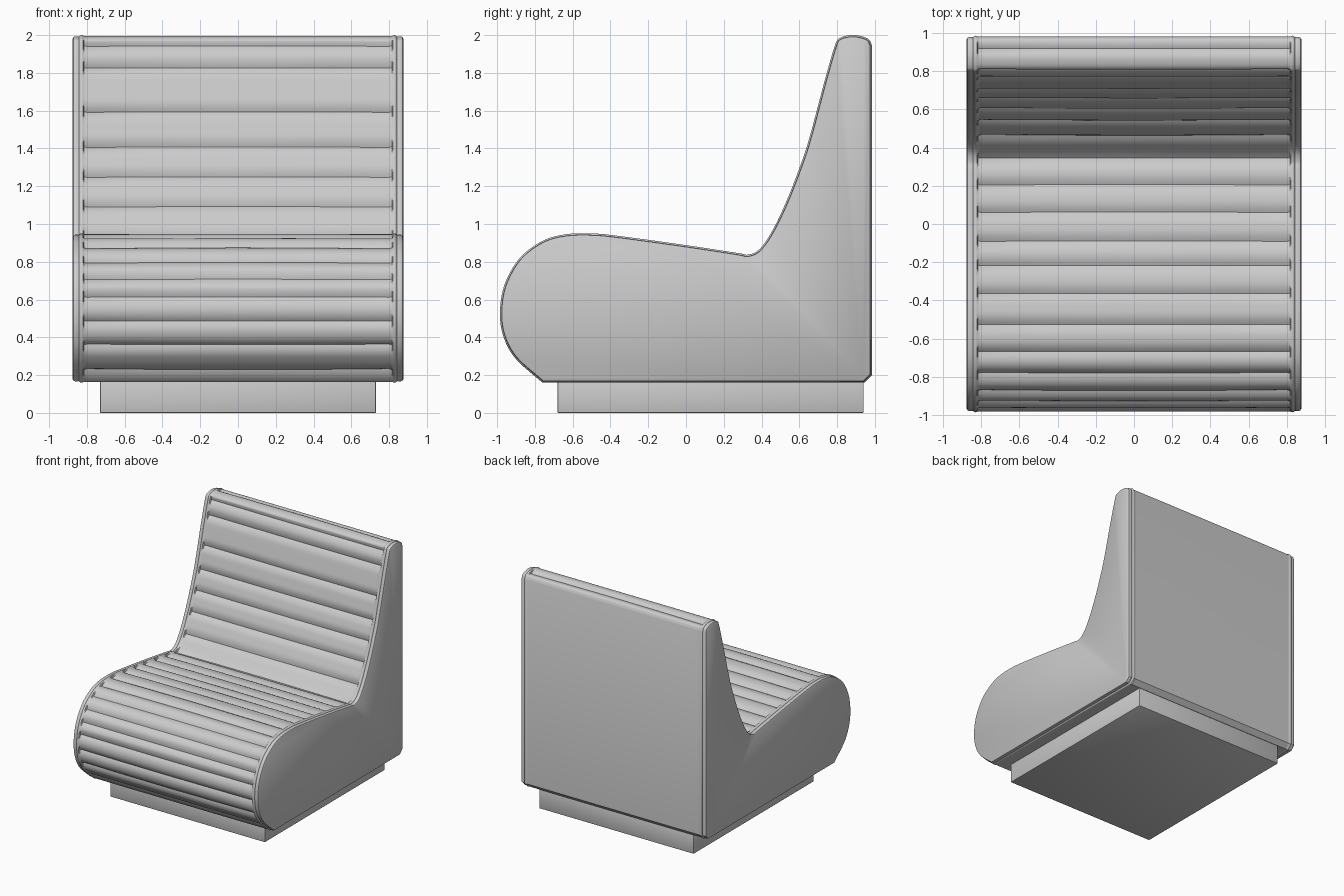
import bpy, bmesh
from mathutils import Vector

if "Cube" in bpy.data.objects:
    bpy.data.objects.remove(bpy.data.objects["Cube"])

# Side outline (y, z): front underside, nose, seat, backrest, rounded top
CURVE = [(-.76, .16), (-.90, .285), (-.965, .40), (-.985, .53), (-.96, .68), (-.88, .82),
         (-.76, .91), (-.64, .945), (-.5, .95), (-.35, .936), (0, .888), (.27, .847),
         (.33, .838), (.39, .868), (.46, .97), (.54, 1.14), (.62, 1.35), (.66, 1.48),
         (.70, 1.63), (.74, 1.78), (.79, 1.95), (.815, 1.985), (.87, 2.0), (.925, 1.995),
         (.968, 1.977), (.985, 1.945)]
CORNERS = [(.985, .20), (.945, .16)]
# Stitched grooves between the upholstery ribs
GROOVES = [(.92, 2.0), (.79, 1.95), (.75, 1.83), (.695, 1.6), (.64, 1.41), (.585, 1.26),
           (.52, 1.1), (.44, .94), (.34, .84), (.21, .856), (.07, .878), (-.08, .9),
           (-.21, .918), (-.36, .937), (-.52, .95), (-.67, .94), (-.79, .895), (-.885, .81),
           (-.945, .71), (-.975, .62), (-.983, .49), (-.938, .35), (-.82, .21)]


def catmull(pts, n=24):
    p = [Vector(q) for q in pts]
    p = [2 * p[0] - p[1]] + p + [2 * p[-1] - p[-2]]
    out = []
    for i in range(1, len(p) - 2):
        a, b, c, d = p[i - 1:i + 3]
        for k in range(n):
            t = k / n
            out.append(.5 * (2 * b + (c - a) * t + (2 * a - 5 * b + 4 * c - d) * t * t
                             + (3 * b - a - 3 * c + d) * t ** 3))
    return out + [p[-2]]


def resample(pts, step):
    out, acc = [pts[0]], 0
    for a, b in zip(pts, pts[1:]):
        acc += (b - a).length
        if acc >= step:
            out.append(b)
            acc = 0
    if (out[-1] - pts[-1]).length < step * .6:
        out.pop()
    return out + [pts[-1]]


soft = resample(catmull(CURVE), .008)
ring = soft + [Vector(c) for c in CORNERS]
N = len(ring)

# Inward offset directions (mitred at corners)
inward = []
for i in range(N):
    a = (ring[i] - ring[i - 1]).normalized()
    b = (ring[(i + 1) % N] - ring[i]).normalized()
    na, nb = Vector((a.y, -a.x)), Vector((b.y, -b.x))
    m = (na + nb).normalized()
    inward.append(m / max(m.dot(na), .5))

# Groove weight for every outline point
arc = [0]
for a, b in zip(soft, soft[1:]):
    arc.append(arc[-1] + (b - a).length)
marks = [arc[min(range(len(soft)), key=lambda i: (soft[i] - Vector(g)).length)] for g in GROOVES]
weight = [max(0, 1 - min(abs(s - m) for m in marks) / .065) ** 2 for s in arc]
weight += [0] * len(CORNERS)


def loft(name, sections):
    """Skin copies of the outline: each section is (x, inset, groove depth)."""
    bm = bmesh.new()
    rows = []
    for x, inset, depth in sections:
        row = []
        for p, n, w in zip(ring, inward, weight):
            q = p + n * (inset + depth * w)
            row.append(bm.verts.new((x, q.x, q.y)))
        rows.append(row)
    for r, s in zip(rows, rows[1:]):
        for i in range(N):
            j = (i + 1) % N
            bm.faces.new((r[i], r[j], s[j], s[i]))
    bm.faces.new(rows[0])
    bm.faces.new(rows[-1])
    return finish(name, bm)


def finish(name, bm):
    bmesh.ops.recalc_face_normals(bm, faces=bm.faces)
    me = bpy.data.meshes.new(name)
    bm.to_mesh(me)
    bm.free()
    ob = bpy.data.objects.new(name, me)
    bpy.context.collection.objects.link(ob)
    bpy.ops.object.select_all(action='DESELECT')
    ob.select_set(True)
    bpy.context.view_layer.objects.active = ob
    bpy.ops.object.shade_smooth_by_angle(angle=.6)
    return ob


# Ribbed upholstered body with a smooth rim at each side
half = [(-.845, .02, 0), (-.842, .009, 0), (-.835, .002, 0), (-.827, 0, 0), (-.82, .002, 0),
        (-.815, .004, .016), (-.80, .004, .024), (-.5, .003, .021)]
loft("ribbed_body", half + [(0, .003, .018)] + [(-x, i, d) for x, i, d in reversed(half)])

# Side panels with rounded outer edges
for side, label in ((-1, "left"), (1, "right")):
    loft(label + "_side_panel", [(side * x, i, 0) for x, i in
         ((.83, .018), (.838, .010), (.846, .007), (.862, .007), (.870, .010), (.875, .018))])

# Plinth base
bm = bmesh.new()
bmesh.ops.create_cube(bm, size=1)
for v in bm.verts:
    v.co = (v.co.x * 1.46, .13 + v.co.y * 1.62, .0875 + v.co.z * .175)
bmesh.ops.bevel(bm, geom=bm.edges[:], offset=.005, segments=2, affect='EDGES', profile=.5)
finish("plinth_base", bm)
